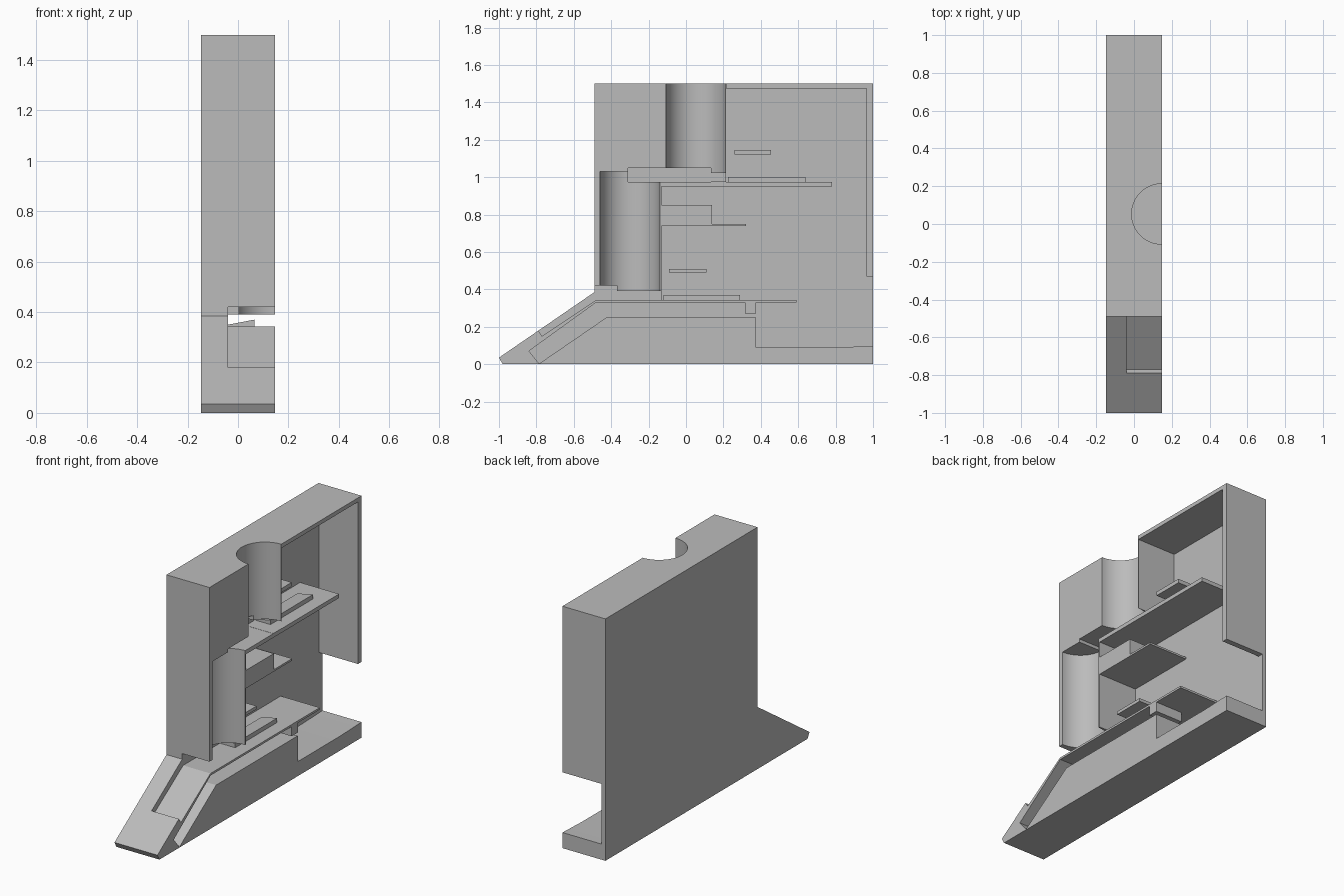
import bpy
import bmesh
from math import radians
from mathutils import Matrix, Vector

cube = bpy.data.objects.get("Cube")
if cube:
    bpy.data.objects.remove(cube, do_unlink=True)

LEFT, RIGHT = -0.1475, 0.1475   # outer wall and open section plane
WALL = -0.12                    # inside of the side wall
TRACK = -0.04                   # inner edge of the sliding tracks
OPEN = 0.25                     # cutters run past the section plane

grey = bpy.data.materials.new("plain_grey")
grey.use_nodes = True
grey.diffuse_color = (0.5, 0.5, 0.5, 1)
grey.node_tree.nodes["Principled BSDF"].inputs["Base Color"].default_value = (0.5, 0.5, 0.5, 1)


def finish(name, bm):
    bmesh.ops.recalc_face_normals(bm, faces=bm.faces)
    mesh = bpy.data.meshes.new(name)
    bm.to_mesh(mesh)
    bm.free()
    mesh.materials.append(grey)
    obj = bpy.data.objects.new(name, mesh)
    bpy.context.collection.objects.link(obj)
    return obj


def extrude(name, profile, x0, x1):
    """Extrude a (y, z) outline from x0 to x1."""
    bm = bmesh.new()
    face = bm.faces.new([bm.verts.new((x0, y, z)) for y, z in profile])
    new = bmesh.ops.extrude_face_region(bm, geom=[face])["geom"]
    verts = [v for v in new if isinstance(v, bmesh.types.BMVert)]
    bmesh.ops.translate(bm, verts=verts, vec=Vector((x1 - x0, 0, 0)))
    return finish(name, bm)


def slab(name, y0, y1, z0, z1, x0=WALL - 0.01, x1=RIGHT):
    return extrude(name, [(y0, z0), (y1, z0), (y1, z1), (y0, z1)], x0, x1)


def tube(name, y, z0, z1, radius=0.16):
    bm = bmesh.new()
    bmesh.ops.create_cone(bm, cap_ends=True, segments=64, radius1=radius, radius2=radius,
                          depth=z1 - z0, matrix=Matrix.Translation((RIGHT, y, (z0 + z1) / 2)))
    return finish(name, bm)


def cut(target, cutter):
    cutter.hide_render = True
    mod = target.modifiers.new("cut", "BOOLEAN")
    mod.operation = "DIFFERENCE"
    mod.solver = "EXACT"
    mod.object = cutter
    bpy.context.view_layer.objects.active = target
    bpy.ops.object.modifier_apply(modifier=mod.name)
    bpy.data.objects.remove(cutter, do_unlink=True)


# Housing: tall block with a sloping front foot
housing = extrude("housing", [(-0.98, 0), (1, 0), (1, 1.5), (-0.49, 1.5),
                              (-0.49, 0.385), (-1, 0.035)], LEFT, RIGHT)

# Rear chamber, open at the back
cut(housing, extrude("chamber_cutter", [
    (-0.13, 0.25), (0.375, 0.25), (0.375, 0.09), (0.8, 0.09), (1.1, 0.1), (1.1, 0.47),
    (0.965, 0.47), (0.965, 1.475), (0.215, 1.475), (0.215, 0.96), (-0.13, 0.96)], WALL, OPEN))

# Return channel under the lower shelf and down the slope
cut(housing, extrude("channel_cutter", [
    (-0.84, 0.07), (-0.785, 0.003), (-0.425, 0.25), (-0.05, 0.25),
    (-0.05, 0.33), (-0.48, 0.33)], WALL, OPEN))

# Front chute and lower exit slot
cut(housing, extrude("chute_cutter", [
    (-0.81, 0.21), (-0.77, 0.15), (-0.48, 0.343), (-0.1, 0.343), (-0.1, 0.39),
    (-0.37, 0.39), (-0.37, 0.42), (-0.7, 0.42)], TRACK, OPEN))

# Stack tubes
cut(housing, tube("lower_tube_cutter", -0.3, 0.36, 1.03))
cut(housing, tube("upper_tube_cutter", 0.053, 0.99, 1.6))

# Upper slot with its low exit gate
cut(housing, extrude("upper_slot_cutter", [
    (-0.31, 0.975), (0.135, 0.975), (0.135, 1.05), (-0.31, 1.05)], TRACK, OPEN))
cut(housing, extrude("gate_cutter", [
    (0.1, 0.976), (0.25, 0.976), (0.25, 1.022), (0.1, 1.022)], TRACK, OPEN))

bpy.ops.object.select_all(action="DESELECT")
housing.select_set(True)
bpy.context.view_layer.objects.active = housing
bpy.ops.object.shade_smooth_by_angle(angle=radians(30))

# Shelves
slab("lower_shelf", -0.135, 0.59, 0.33, 0.343)
slab("upper_shelf", -0.135, 0.78, 0.95, 0.975)
slab("middle_plate", -0.135, 0.32, 0.738, 0.75)
slab("middle_block", -0.135, 0.14, 0.745, 0.85)
slab("shelf_stop", 0.315, 0.375, 0.27, 0.335, TRACK)

# Side bars on the chamber wall
slab("lower_bar", -0.09, 0.11, 0.49, 0.51, x1=0.05)
slab("upper_bar", 0.26, 0.455, 1.12, 1.145, x1=0.05)

# Pushers: wedges that rise toward the section plane
for name, y0, y1, z in (("lower_pusher", -0.12, 0.29, 0.34), ("upper_pusher", 0.225, 0.64, 0.972)):
    pusher = slab(name, y0, y1, z, z + 0.03, TRACK, 0.065)
    for v in pusher.data.vertices:
        if v.co.x < 0 and v.co.z > z + 0.01:
            v.co.z -= 0.02
